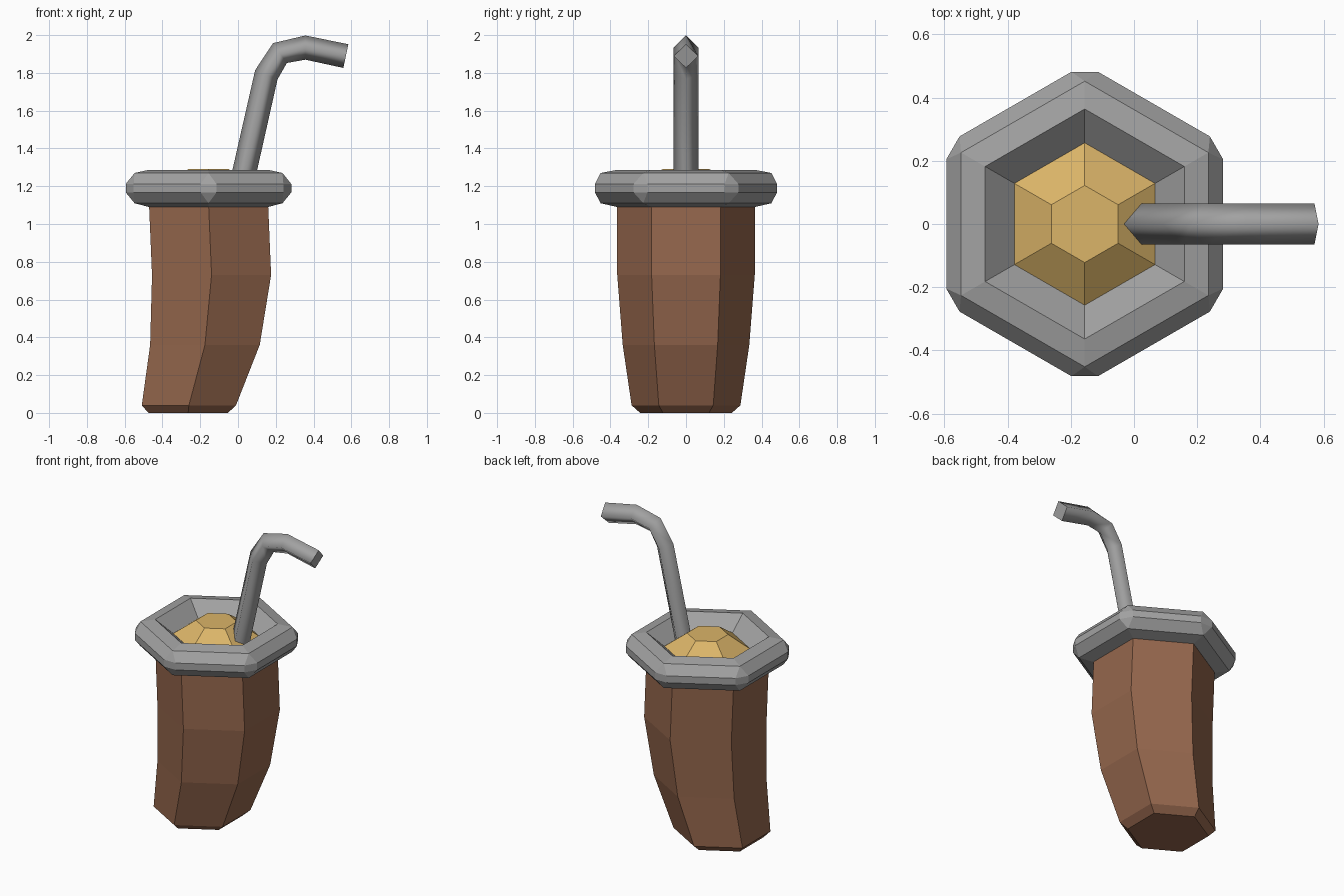
import bpy, bmesh, math
from mathutils import Vector

if "Cube" in bpy.data.objects:
    bpy.data.objects.remove(bpy.data.objects["Cube"])


def material(name, rgb):
    m = bpy.data.materials.new(name)
    m.diffuse_color = (*rgb, 1)
    m.use_nodes = True
    m.node_tree.nodes["Principled BSDF"].inputs["Base Color"].default_value = m.diffuse_color
    return m


BROWN = material("brown", (0.30, 0.135, 0.074))
GREY = material("grey", (0.36, 0.36, 0.36))
GOLD = material("straw_yellow", (0.71, 0.46, 0.14))


def hex_ring(cx, z, r, cut=0.0):
    """Hexagon pointing along y; cut = half width of a chamfer on each corner."""
    pts = []
    for k in range(6):
        a = math.radians(30 + 60 * k)
        out = Vector((math.cos(a), math.sin(a), 0))
        side = Vector((-out.y, out.x, 0))
        for s in (-1, 1):
            pts.append(Vector((cx, 0, z)) + out * (r - cut * math.tan(math.pi / 6)) + side * s * cut)
    return pts


def loft(name, rings, mat, cap_start=False, cap_end=False, closed=False):
    bm = bmesh.new()
    loops = [[bm.verts.new(p) for p in ring] for ring in rings]
    n = len(loops[0])
    pairs = list(zip(loops, loops[1:]))
    if closed:
        pairs.append((loops[-1], loops[0]))
    for a, b in pairs:
        for i in range(n):
            j = (i + 1) % n
            bm.faces.new((a[i], a[j], b[j], b[i]))
    if cap_start:
        bm.faces.new(loops[0][::-1])
    if cap_end:
        bm.faces.new(loops[-1])
    bmesh.ops.remove_doubles(bm, verts=bm.verts, dist=0.0005)
    bmesh.ops.recalc_face_normals(bm, faces=bm.faces)
    me = bpy.data.meshes.new(name)
    bm.to_mesh(me)
    bm.free()
    me.materials.append(mat)
    ob = bpy.data.objects.new(name, me)
    bpy.context.collection.objects.link(ob)
    return ob


# Curved horn-shaped cup: centre x, height, corner radius
body = [(-0.264, 0, 0.243), (-0.26, 0.04, 0.288), (-0.175, 0.36, 0.335),
        (-0.14, 0.73, 0.364), (-0.156, 1.11, 0.364)]
loft("cup_body", [hex_ring(*b) for b in body], BROWN, cap_start=True, cap_end=True)

# Metal rim: height, corner radius, corner chamfer
CX = -0.156
rim = [(1.09, 0.364, 0), (1.11, 0.452, 0), (1.167, 0.506, 0.042), (1.212, 0.506, 0.042),
       (1.27, 0.452, 0), (1.287, 0.364, 0), (1.20, 0.257, 0), (1.13, 0.257, 0)]
loft("rim", [hex_ring(CX, *r) for r in rim], GREY, closed=True)

# Mound of leaves inside the rim
mound = [(1.15, 0.257), (1.20, 0.257), (1.292, 0.122)]
loft("filling", [hex_ring(CX, *m) for m in mound], GOLD, cap_start=True, cap_end=True)

# Bent four-sided straw swept in the xz plane
path = [Vector((x, 0, z)) for x, z in
        ((0.012, 1.18), (0.15, 1.79), (0.222, 1.905), (0.357, 1.934), (0.571, 1.889))]
rings = []
for i, p in enumerate(path):
    d_in = (p - path[max(i - 1, 0)]).normalized()
    d_out = (path[min(i + 1, len(path) - 1)] - p).normalized()
    t = (d_in + d_out).normalized()
    up = Vector((-t.z, 0, t.x)) * 0.064
    side = Vector((0, 0.065, 0))
    rings.append([p + up, p + side, p - up, p - side])
straw = loft("straw", rings, GREY, cap_start=True, cap_end=True)
# Smooth tube with a flat, crisp end
for f in straw.data.polygons:
    f.use_smooth = abs(f.normal.y) > 0.1
